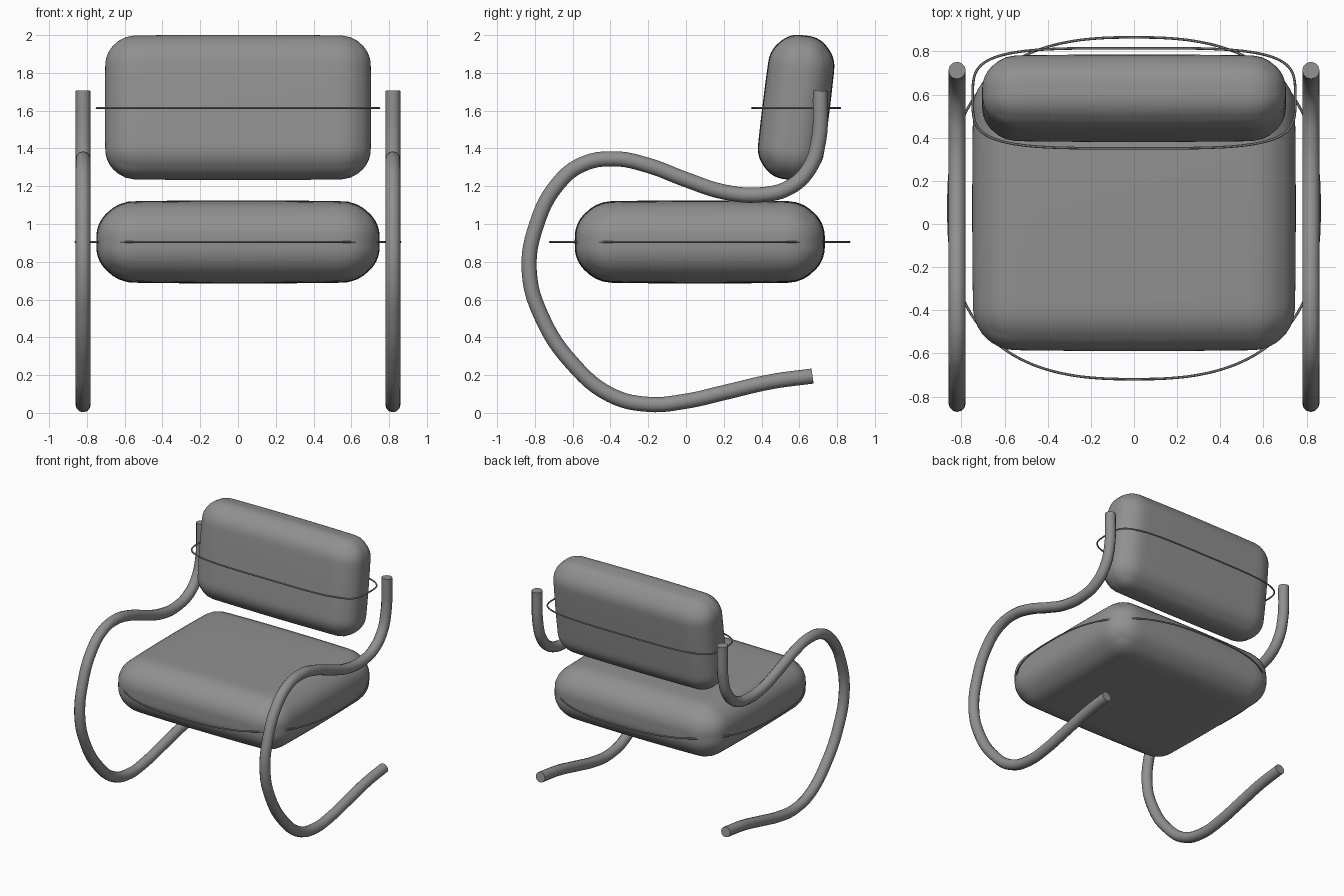
import bpy, bmesh
from math import cos, sin, pi, radians
from mathutils import Vector

cube = bpy.data.objects.get("Cube")
if cube:
    bpy.data.objects.remove(cube, do_unlink=True)

grey = bpy.data.materials.new("plain grey")
grey.use_nodes = True
grey.diffuse_color = (0.28, 0.28, 0.28, 1)
grey.node_tree.nodes["Principled BSDF"].inputs["Base Color"].default_value = grey.diffuse_color


def make_active(obj):
    bpy.context.collection.objects.link(obj)
    bpy.ops.object.select_all(action='DESELECT')
    obj.select_set(True)
    bpy.context.view_layer.objects.active = obj


def cushion(name, centre, half, radius, puff, tilt=0):
    """Rounded box whose broad faces swell slightly in the middle."""
    half = Vector(half)
    bm = bmesh.new()
    bmesh.ops.create_cube(bm, size=2)
    bmesh.ops.subdivide_edges(bm, edges=bm.edges[:], cuts=27, use_grid_fill=True)
    for v in bm.verts:
        unit = v.co.copy()
        p = Vector([u * h for u, h in zip(unit, half)])
        core = Vector([max(r - h, min(h - r, c)) for c, h, r in zip(p, half, [radius] * 3)])
        p = core + (p - core).normalized() * radius
        # shrink each axis a little towards the rim of the other two
        for i in range(3):
            a, b = unit[(i + 1) % 3], unit[(i + 2) % 3]
            p[i] *= 1 - puff * (a * a + b * b) / half[i] / 2
        v.co = p
    mesh = bpy.data.meshes.new(name)
    bm.to_mesh(mesh)
    bm.free()
    mesh.materials.append(grey)
    obj = bpy.data.objects.new(name, mesh)
    obj.location = centre
    obj.rotation_euler.x = tilt
    make_active(obj)
    bpy.ops.object.shade_smooth()


def tube(name, points, radius, closed=False, sides=4):
    """Round tube along a smooth path."""
    curve = bpy.data.curves.new(name, 'CURVE')
    curve.dimensions = '3D'
    curve.bevel_depth = radius
    curve.bevel_resolution = sides
    curve.resolution_u = 6
    curve.use_fill_caps = not closed
    spline = curve.splines.new('BEZIER')
    spline.bezier_points.add(len(points) - 1)
    for bp, co in zip(spline.bezier_points, points):
        bp.co = co
        bp.handle_left_type = bp.handle_right_type = 'AUTO'
    spline.use_cyclic_u = closed
    curve.materials.append(grey)
    make_active(bpy.data.objects.new(name, curve))
    bpy.ops.object.convert(target='MESH')
    bpy.ops.object.shade_smooth_by_angle(angle=radians(50))


def piping(name, centre, half_x, half_y, power):
    """Thin level loop around a cushion, following a superellipse."""
    def bend(t):
        return (1 if t >= 0 else -1) * abs(t) ** (2 / power)
    angles = [2 * pi * i / 48 for i in range(48)]
    tube(name, [Vector(centre) + Vector((half_x * bend(cos(a)), half_y * bend(sin(a)), 0))
                for a in angles], 0.006, closed=True, sides=1)


# Cushions and their piping
cushion("seat_cushion", (0, 0.073, 0.905), (0.75, 0.662, 0.22), 0.19, 0.015)
cushion("back_cushion", (0, 0.583, 1.617), (0.705, 0.178, 0.384), 0.155, 0.012, radians(-7))
piping("seat_piping", (0, 0.073, 0.905), 0.86, 0.792, 2.6)
piping("back_piping", (0, 0.583, 1.613), 0.747, 0.232, 4)

# Side frames: floor runner, front sweep, armrest and back upright (y, z)
side_path = [(0.67, 0.195), (0.45, 0.165), (0.2, 0.107), (0, 0.062), (-0.2, 0.045),
             (-0.4, 0.095), (-0.6, 0.26), (-0.76, 0.5), (-0.83, 0.75), (-0.79, 1.0),
             (-0.68, 1.21), (-0.55, 1.315), (-0.38, 1.345), (-0.2, 1.31), (0, 1.235),
             (0.2, 1.17), (0.4, 1.155), (0.55, 1.195), (0.65, 1.29), (0.7, 1.43), (0.712, 1.705)]
for side, x in (("left", 0.82), ("right", -0.82)):
    tube(side + "_frame", [(x, y, z) for y, z in side_path], 0.04)
